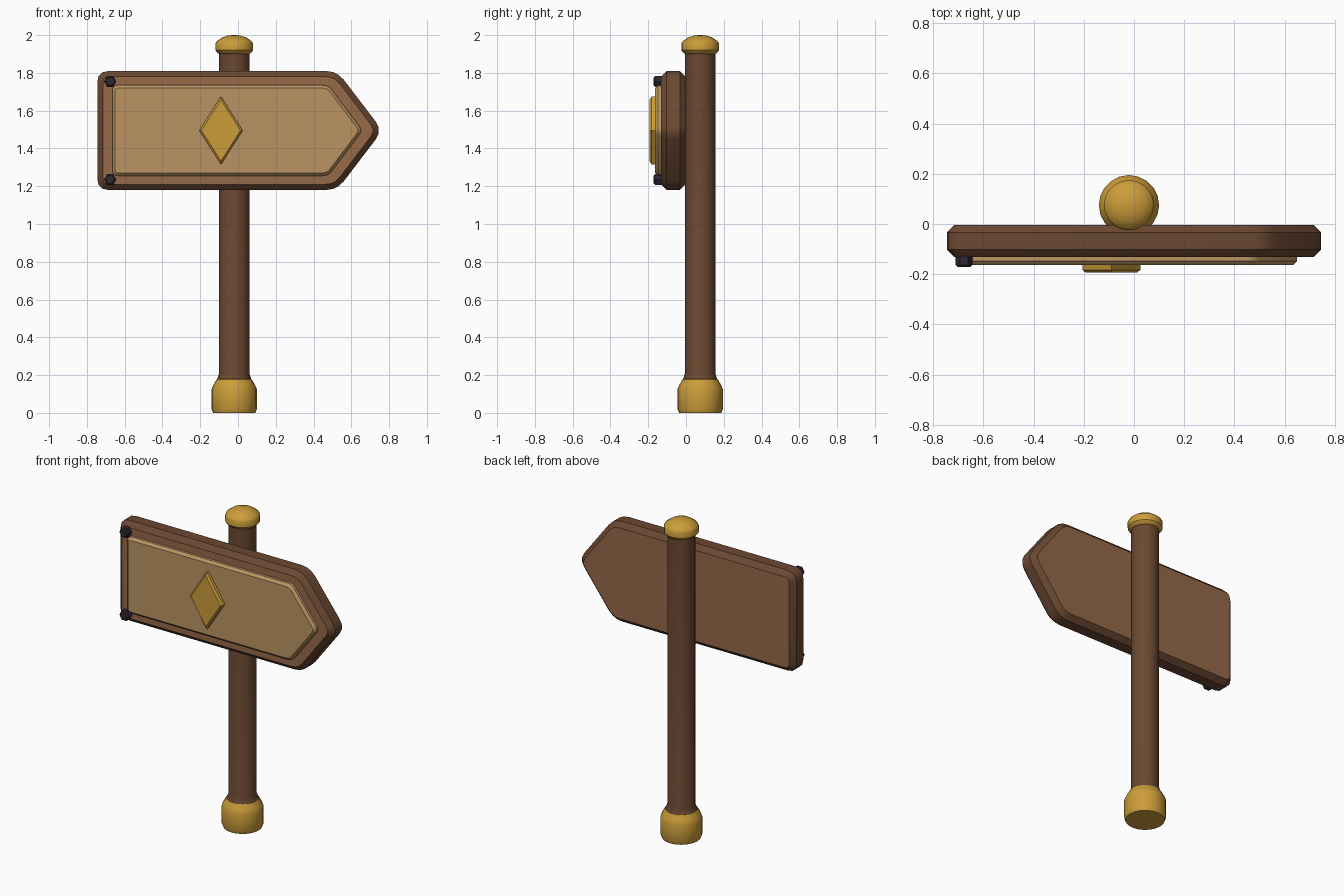
import bpy, bmesh, math
from mathutils import Vector

cube = bpy.data.objects.get("Cube")
if cube:
    bpy.data.objects.remove(cube, do_unlink=True)


def srgb(*rgb):
    return tuple((c / 255 / 12.92 if c < 11 else ((c / 255 + 0.055) / 1.055) ** 2.4) for c in rgb) + (1,)


def material(name, rgb):
    m = bpy.data.materials.new(name)
    m.use_nodes = True
    m.diffuse_color = srgb(*rgb)
    m.node_tree.nodes["Principled BSDF"].inputs["Base Color"].default_value = srgb(*rgb)
    return m


DARK = material("dark wood", (107, 72, 50))
MID = material("mid wood", (150, 106, 73))
TAN = material("tan wood", (186, 148, 98))
GOLD = material("gold", (204, 157, 58))
IRON = material("dark iron", (48, 38, 52))


def finish(bm, name, mats, angle=35):
    bmesh.ops.recalc_face_normals(bm, faces=bm.faces)
    mesh = bpy.data.meshes.new(name)
    bm.to_mesh(mesh)
    bm.free()
    for m in mats:
        mesh.materials.append(m)
    ob = bpy.data.objects.new(name, mesh)
    bpy.context.collection.objects.link(ob)
    bpy.ops.object.select_all(action="DESELECT")
    ob.select_set(True)
    bpy.context.view_layer.objects.active = ob
    bpy.ops.object.shade_smooth_by_angle(angle=math.radians(angle))
    return ob


def turned(name, profile, mat, sides=20):
    """Solid of revolution on the post axis from (radius, z) points."""
    bm = bmesh.new()
    rings = [[bm.verts.new((-0.02 + r * math.cos(math.tau * i / sides),
                            0.075 + r * math.sin(math.tau * i / sides), z))
              for i in range(sides)] for r, z in profile]
    for a, b in zip(rings, rings[1:]):
        for i in range(sides):
            j = (i + 1) % sides
            bm.faces.new((a[i], a[j], b[j], b[i]))
    bm.faces.new(rings[0])
    bm.faces.new(rings[-1])
    return finish(bm, name, [mat])


def rounded(points, cut, steps=3):
    """Round every corner of an (x, z) outline."""
    pts = [Vector(p) for p in points]
    out = []
    for i, p in enumerate(pts):
        a = p + (pts[i - 1] - p).normalized() * cut
        b = p + (pts[(i + 1) % len(pts)] - p).normalized() * cut
        for k in range(steps + 1):
            t = k / steps
            out.append(a * (1 - t) ** 2 + p * 2 * t * (1 - t) + b * t * t)
    return out


def plate(name, outline, front, back, bevel, mats, bevel_back=False):
    """Outline extruded along y with chamfered rims; second colour goes on the flat faces."""
    bm = bmesh.new()
    face = bm.faces.new([bm.verts.new((x, front, z)) for x, z in outline])
    ext = bmesh.ops.extrude_face_region(bm, geom=[face])
    bmesh.ops.translate(bm, vec=(0, back - front, 0),
                        verts=[v for v in ext["geom"] if isinstance(v, bmesh.types.BMVert)])
    levels = [front, back] if bevel_back else [front]
    rim = [e for e in bm.edges
           if any(all(abs(v.co.y - y) < 1e-5 for v in e.verts) for y in levels)]
    bmesh.ops.bevel(bm, geom=rim, offset=bevel, segments=1, affect="EDGES", profile=0.5)
    bm.normal_update()
    for f in bm.faces:
        f.material_index = int(len(mats) > 1 and abs(f.normal.y) > 0.95)
    return finish(bm, name, mats)


def arrow(left, shoulder, tip, half):
    mid = 1.495
    return [(left, mid - half), (shoulder, mid - half), (tip, mid),
            (shoulder, mid + half), (left, mid + half)]


# Post with metal foot and cap
turned("post", [(0.1, 0.16), (0.088, 0.185), (0.08, 0.21), (0.08, 1.92)], DARK)
turned("post_foot", [(0.112, 0), (0.12, 0.02), (0.12, 0.125), (0.112, 0.145), (0.093, 0.178), (0.08, 0.18)], GOLD)
turned("post_cap", [(0.078, 1.9), (0.088, 1.905), (0.1, 1.92), (0.1, 1.955), (0.094, 1.966),
                    (0.065, 1.987), (0.03, 1.998), (0.008, 2.0)], GOLD)

# Arrow board and raised panel
plate("sign_board", rounded(arrow(-0.745, 0.525, 0.765, 0.315), 0.06), -0.132, -0.003, 0.03, [DARK, MID], True)
plate("sign_panel", rounded(arrow(-0.665, 0.478, 0.66, 0.24), 0.03), -0.163, -0.13, 0.015, [TAN])

# Diamond emblem
diamond = [(-0.205, 1.495), (-0.09, 1.315), (0.025, 1.495), (-0.09, 1.675)]
plate("diamond_emblem", diamond, -0.193, -0.16, 0.01, [GOLD])

# Hexagonal studs
for name, z in (("upper_stud", 1.755), ("lower_stud", 1.235)):
    hexagon = [(-0.677 + 0.033 * math.cos(math.tau * i / 6), z + 0.033 * math.sin(math.tau * i / 6))
               for i in range(6)]
    plate(name, hexagon, -0.172, -0.128, 0.008, [IRON])
